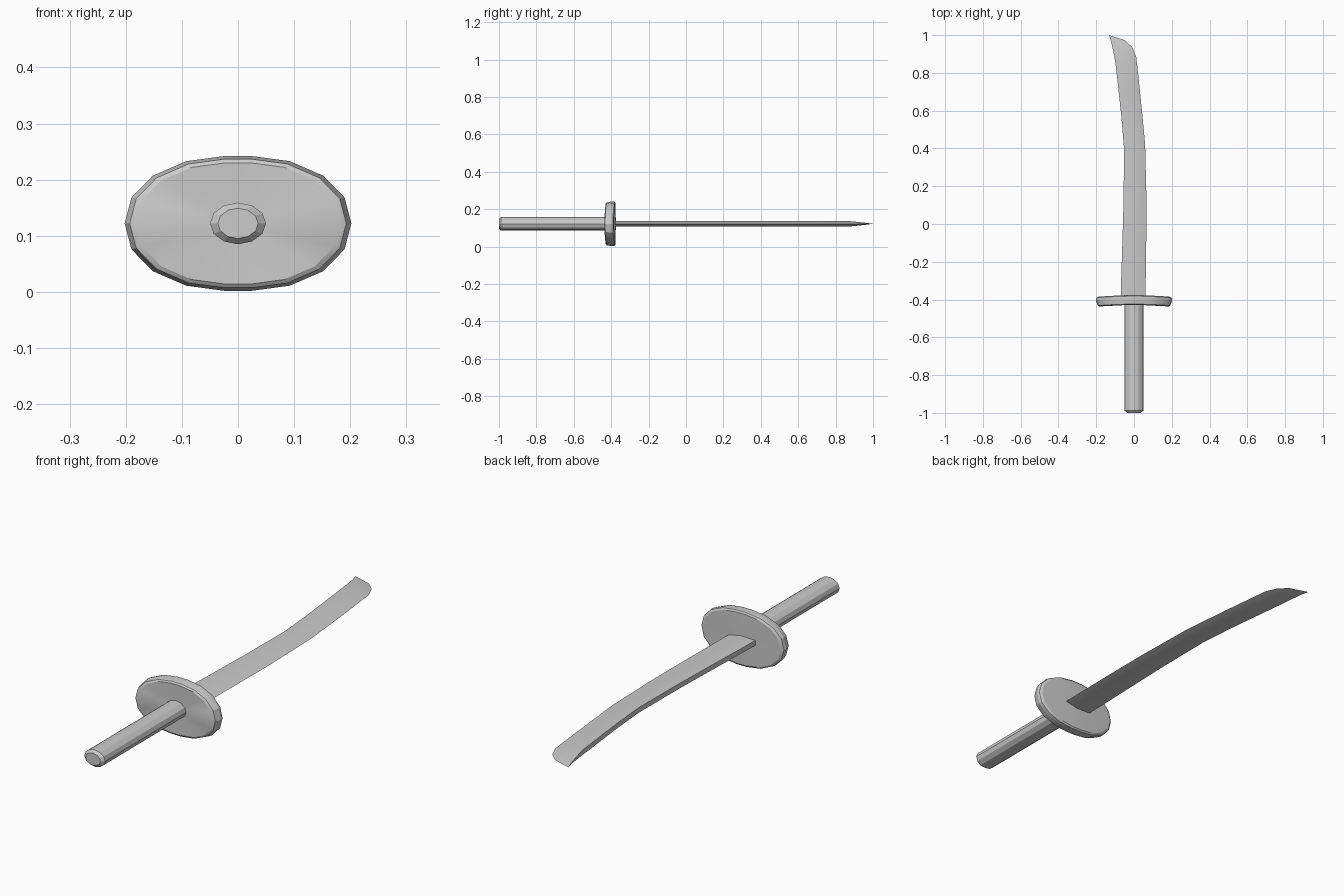
import bpy, math

if "Cube" in bpy.data.objects:
    bpy.data.objects.remove(bpy.data.objects["Cube"])

ZC = 0.122  # height of the sword's centre line


def loft(name, rings, smooth=True):
    """Skin a list of equal-length closed rings and cap both ends."""
    n = len(rings[0])
    verts = [p for ring in rings for p in ring]
    faces = [tuple(range(n)), tuple(range((len(rings) - 1) * n, len(rings) * n))]
    for r in range(len(rings) - 1):
        for i in range(n):
            j = (i + 1) % n
            faces.append((r * n + i, r * n + j, (r + 1) * n + j, (r + 1) * n + i))
    mesh = bpy.data.meshes.new(name)
    mesh.from_pydata(verts, [], faces)
    obj = bpy.data.objects.new(name, mesh)
    bpy.context.collection.objects.link(obj)
    bpy.ops.object.select_all(action='DESELECT')
    bpy.context.view_layer.objects.active = obj
    obj.select_set(True)
    bpy.ops.object.mode_set(mode='EDIT')
    bpy.ops.mesh.select_all(action='SELECT')
    bpy.ops.mesh.remove_doubles(threshold=0.0001)
    bpy.ops.mesh.normals_make_consistent(inside=False)
    bpy.ops.object.mode_set(mode='OBJECT')
    if smooth:
        bpy.ops.object.shade_smooth_by_angle(angle=math.radians(25))
    return obj


# Handle: twelve-sided oval grip with a chamfered pommel end
def oval(y, rx, rz):
    return [(rx * math.cos(math.tau * i / 12), y, ZC + rz * math.sin(math.tau * i / 12))
            for i in range(12)]


loft("handle", [oval(-1.0, 0.036, 0.027), oval(-0.988, 0.05, 0.037),
                oval(-0.41, 0.05, 0.037)], smooth=False)

# Guard: slightly bowed oval plate, mirrored from one quarter outline
quarter = [(0.202, 0), (0.19, 0.046), (0.152, 0.085), (0.092, 0.111), (0.025, 0.12)]
upper = quarter + [(-x, z) for x, z in reversed(quarter[1:])]
outline = upper + [(-x, -z) for x, z in upper]


def guard_ring(y, s):
    return [(x * s, y - 0.009 * (x * s / 0.2) ** 2, ZC + z * s) for x, z in outline]


loft("guard", [guard_ring(y, s) for y, s in
               [(-0.427, 0.02), (-0.429, 0.90), (-0.424, 0.955), (-0.395, 1.0),
                (-0.382, 0.985), (-0.377, 0.93), (-0.375, 0.02)]])

# Blade: (spine x, y), (edge x, y), thickness scale from guard to tip
stations = [
    ((-0.070, -0.40), (0.060, -0.40), 1), ((-0.068, -0.30), (0.062, -0.30), 1),
    ((-0.061, -0.08), (0.065, -0.08), 1), ((-0.055, 0.13), (0.066, 0.13), 1),
    ((-0.053, 0.40), (0.059, 0.42), 1), ((-0.066, 0.56), (0.045, 0.57), 1),
    ((-0.080, 0.69), (0.032, 0.70), 1), ((-0.098, 0.85), (0.012, 0.885), 1),
    ((-0.109, 0.91), (-0.010, 0.937), 0.62), ((-0.119, 0.957), (-0.048, 0.973), 0.3),
    ((-0.132, 1.0), (-0.132, 1.0), 0),
]


def blade_ring(spine, edge, t):
    def at(f, h):
        return (spine[0] + (edge[0] - spine[0]) * f,
                spine[1] + (edge[1] - spine[1]) * f, ZC + h * t)
    return [at(1, 0), at(0.55, 0.015), at(0, 0.011), at(0, -0.011), at(0.55, -0.015)]


loft("blade", [blade_ring(*s) for s in stations])
